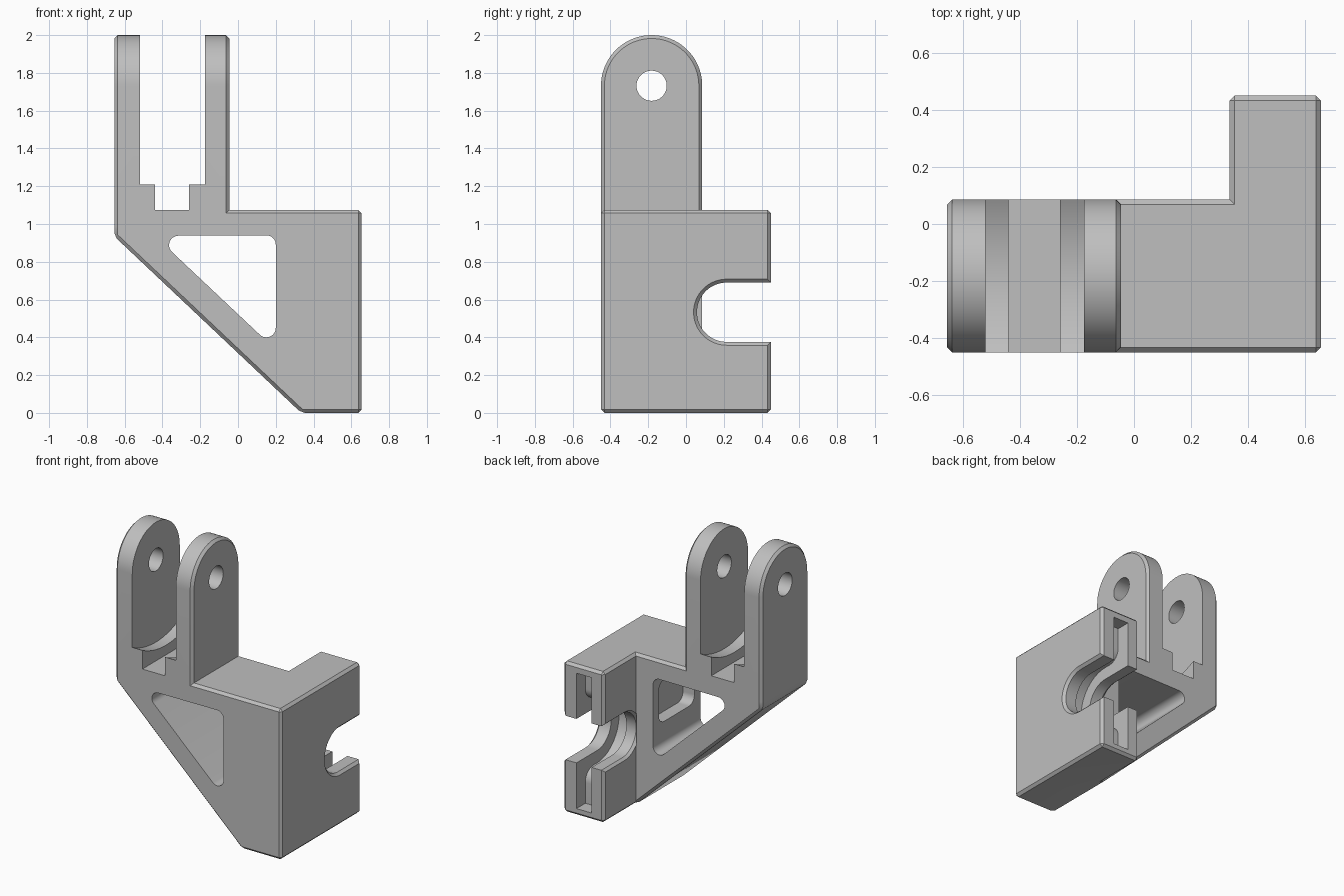
import bpy, bmesh, math

if "Cube" in bpy.data.objects:
    bpy.data.objects.remove(bpy.data.objects["Cube"], do_unlink=True)

grey = bpy.data.materials.new("plain_grey")
grey.use_nodes = True
colour = (0.52, 0.52, 0.52, 1)
grey.diffuse_color = colour
for node in grey.node_tree.nodes:
    if node.type == 'BSDF_PRINCIPLED':
        node.inputs["Base Color"].default_value = colour


def arc(u, v, r, start, end, n=24):
    """Points along an arc, angles in degrees."""
    angles = [math.radians(start + (end - start) * i / n) for i in range(n + 1)]
    return [(u + r * math.cos(a), v + r * math.sin(a)) for a in angles]


def rounded(centres, r, n=12):
    """Convex outline with rounded corners, centres anticlockwise."""
    pts, k = [], len(centres)
    for i, (u, v) in enumerate(centres):
        (pu, pv), (nu, nv) = centres[i - 1], centres[(i + 1) % k]
        a = math.degrees(math.atan2(v - pv, u - pu)) - 90
        b = math.degrees(math.atan2(nv - v, nu - u)) - 90
        pts += arc(u, v, r, a, a + (b - a) % 360, n)
    return pts


def rect(u0, u1, v0, v1):
    return [(u0, v0), (u1, v0), (u1, v1), (u0, v1)]


def loft(name, axis, rings, chamfer=0):
    """Solid through matching outlines placed along the x or y axis."""
    bm = bmesh.new()
    loops = []
    for pos, pts in rings:
        loops.append([bm.verts.new((pos, a, b) if axis == 'x' else (a, pos, b))
                      for a, b in pts])
    n = len(loops[0])
    for lo, hi in zip(loops, loops[1:]):
        for i in range(n):
            j = (i + 1) % n
            bm.faces.new((lo[i], lo[j], hi[j], hi[i]))
    bm.faces.new(loops[0])
    bm.faces.new(loops[-1])
    bmesh.ops.recalc_face_normals(bm, faces=bm.faces)
    if chamfer:
        sharp = [e for e in bm.edges if e.calc_face_angle(0) > 0.5]
        bmesh.ops.bevel(bm, geom=sharp, offset=chamfer, segments=1,
                        profile=0.5, affect='EDGES')
    mesh = bpy.data.meshes.new(name)
    bm.to_mesh(mesh)
    bm.free()
    mesh.materials.append(grey)
    obj = bpy.data.objects.new(name, mesh)
    bpy.context.scene.collection.objects.link(obj)
    return obj


def prism(name, axis, lo, hi, pts, chamfer=0):
    return loft(name, axis, [(lo, pts), (hi, pts)], chamfer)


def combine(target, tool, operation):
    mod = target.modifiers.new("combine", 'BOOLEAN')
    mod.operation = operation
    mod.solver = 'EXACT'
    mod.object = tool
    bpy.context.view_layer.objects.active = target
    bpy.ops.object.modifier_apply(modifier=mod.name)
    bpy.data.objects.remove(tool, do_unlink=True)


C = 0.018
SIDE, FRONT, BACK, TOP = 0.655, -0.45, 0.086, 1.075
PIVOT_Y, PIVOT_Z, LUG_R = -0.182, 1.732, 0.268
INNER = 0.335                      # inner side of the clamp block
CLAMP_Y, CLAMP_Z = 0.215, 0.533

# Bracket arm with the slanted underside
bracket = prism("bracket", 'y', FRONT, BACK,
                [(-SIDE, 0.935), (INNER, 0), (SIDE, 0), (SIDE, TOP), (-SIDE, TOP)], C)

# Clamp block reaching to the back
combine(bracket, prism("clamp_block", 'x', INNER, SIDE,
                       rect(-0.3, 0.45, 0, TOP), C), 'UNION')

# Round-topped fork
fork = [(FRONT, 0.97), (BACK, 0.97)] + arc(PIVOT_Y, PIVOT_Z, LUG_R, 0, 180, 40)
combine(bracket, prism("fork", 'x', -SIDE, -0.045, fork, C), 'UNION')

# Gap between the lugs, with a hollow floor, a lower channel and the pin hole
gap = arc(PIVOT_Y, PIVOT_Z, 0.588, 0, 357, 119)
combine(bracket, prism("fork_gap", 'x', -0.52, -0.175, gap), 'DIFFERENCE')
combine(bracket, prism("fork_channel", 'y', -0.6, 0.3,
                       rect(-0.44, -0.26, TOP, 1.4)), 'DIFFERENCE')
pin = arc(PIVOT_Y, PIVOT_Z, 0.08, 0, 350, 35)
combine(bracket, prism("pin_hole", 'x', -0.8, 0.1, pin), 'DIFFERENCE')

# Rounded triangular opening and the recess in its upright wall
triangle = rounded([(0.15, 0.45), (0.15, 0.89), (-0.315, 0.888)], 0.05)
combine(bracket, prism("triangle_opening", 'y', -0.6, 0.3, triangle), 'DIFFERENCE')
recess = rounded([(-0.32, 0.64), (-0.04, 0.64), (-0.04, 0.82), (-0.32, 0.82)], 0.06)
combine(bracket, prism("wall_recess", 'x', 0.15, 0.29, recess), 'DIFFERENCE')


# Round-ended clamp slot, flared at both sides
def slot(r):
    return rounded([(CLAMP_Y, CLAMP_Z), (0.9, CLAMP_Z)], r, 32)


R = 0.157
combine(bracket, loft("clamp_slot", 'x', [
    (INNER - 0.003, slot(R + C)), (INNER + C, slot(R)),
    (SIDE - C, slot(R)), (SIDE + C, slot(R + 2 * C))]), 'DIFFERENCE')

# Strap groove around the slot and down the back of the block
G, Q = 0.245, 0.09
low, high, floor_y = CLAMP_Z - G, CLAMP_Z + G, 0.35
groove = (arc(CLAMP_Y, CLAMP_Z, G, 90, 270, 40)
          + arc(floor_y - Q, low - Q, Q, 90, 0, 10)
          + [(floor_y, 0.05), (0.6, 0.05), (0.6, 1.016), (floor_y, 1.016)]
          + arc(floor_y - Q, high + Q, Q, 0, -90, 10))
combine(bracket, prism("strap_groove", 'x', 0.43, 0.55, groove), 'DIFFERENCE')

# Smooth shading on the curved walls only
bpy.ops.object.select_all(action='DESELECT')
bracket.select_set(True)
bpy.context.view_layer.objects.active = bracket
bpy.ops.object.shade_smooth_by_angle(angle=math.radians(25))
